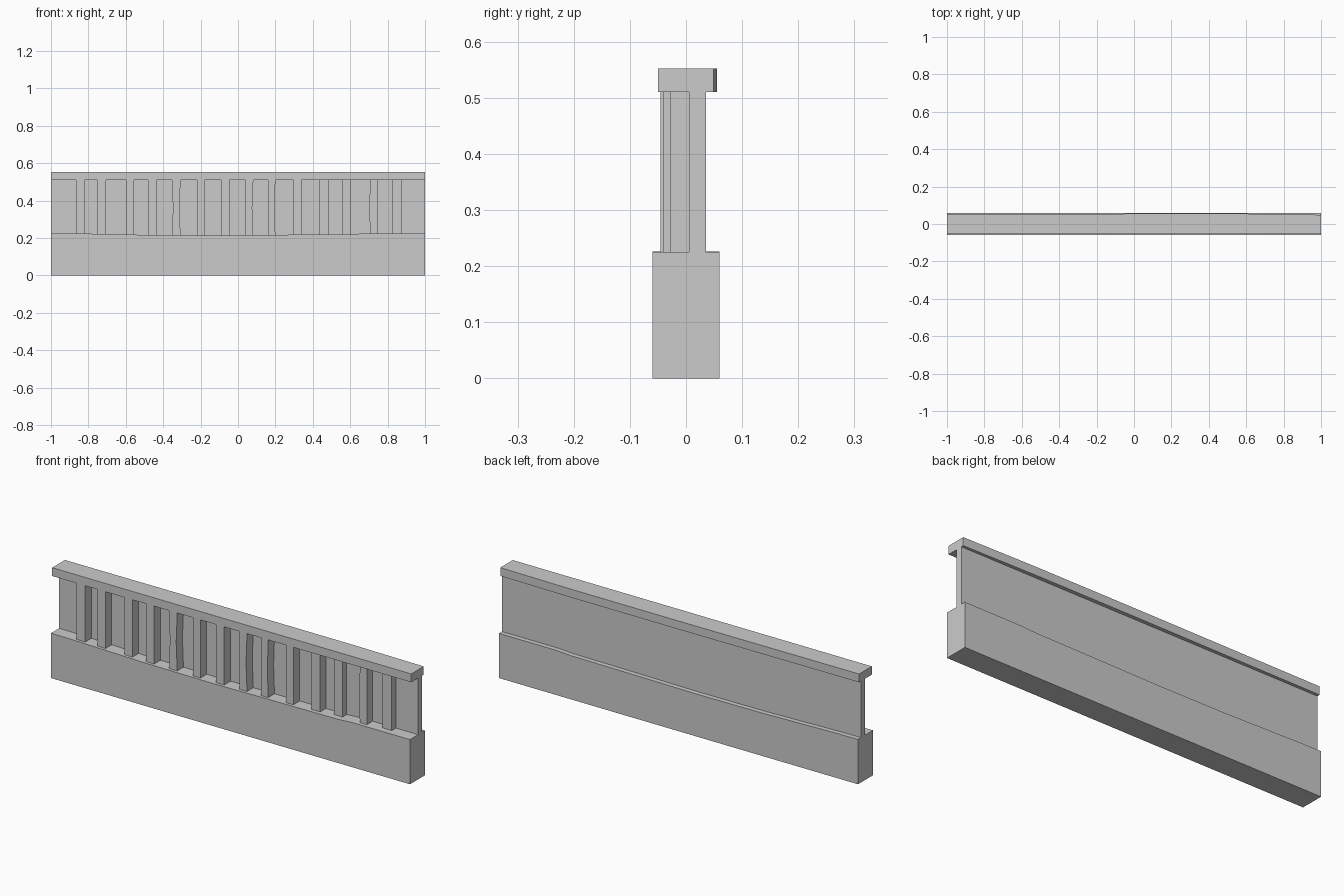
import bpy, bmesh
from mathutils import Vector

if "Cube" in bpy.data.objects:
    bpy.data.objects.remove(bpy.data.objects["Cube"])


def extrude_outline(name, points, direction):
    """Solid made by sweeping a flat outline along a vector."""
    bm = bmesh.new()
    face = bm.faces.new([bm.verts.new(p) for p in points])
    ext = bmesh.ops.extrude_face_region(bm, geom=[face])
    moved = [v for v in ext["geom"] if isinstance(v, bmesh.types.BMVert)]
    bmesh.ops.translate(bm, verts=moved, vec=Vector(direction))
    bmesh.ops.recalc_face_normals(bm, faces=bm.faces)
    mesh = bpy.data.meshes.new(name)
    bm.to_mesh(mesh)
    bm.free()
    obj = bpy.data.objects.new(name, mesh)
    bpy.context.collection.objects.link(obj)
    return obj


# Base wall with a slightly worn, sagging top edge
worn_top = [(1, .225), (.68, .225), (.6, .22), (.2, .217),
            (-.1, .214), (-.47, .216), (-.88, .225), (-1, .226)]
extrude_outline("base_wall",
                [(x, -.06, z) for x, z in [(-1, 0), (1, 0)] + worn_top],
                (0, .12, 0))

# Thin panel standing on the base
extrude_outline("back_panel",
                [(-1, .005, .2), (1, .005, .2), (1, .036, .2), (-1, .036, .2)],
                (0, 0, .312))

# Top rail with a gently bowed back edge
extrude_outline("top_rail",
                [(-1, -.05, .51), (1, -.05, .51), (1, .049, .51), (.6, .055, .51),
                 (0, .055, .51), (-1, .051, .51)],
                (0, 0, .042))

# Upright slats: left edge, right edge, front depth, left bend, right bend
slats = [(-.867, -.82, -.045, 0, 0), (-.75, -.707, -.045, 0, 0),
         (-.6, -.557, -.045, 0, 0), (-.482, -.436, -.045, 0, 0),
         (-.352, -.307, -.045, .004, -.006), (-.22, -.178, -.045, 0, 0),
         (-.092, -.046, -.045, 0, 0), (.04, .082, -.045, 0, -.006),
         (.16, .2, -.045, 0, -.005), (.298, .34, -.045, 0, 0),
         (.437, .486, -.04, 0, 0), (.555, .602, -.028, 0, 0),
         (.708, .746, -.04, -.007, 0), (.826, .876, -.028, 0, 0)]
for i, (left, right, front, bend_l, bend_r) in enumerate(slats, 1):
    outline = [(left, .205), (right, .205), (right + bend_r, .36), (right, .512),
               (left, .512), (left + bend_l, .36)]
    if not bend_l and not bend_r:
        outline = [outline[k] for k in (0, 1, 3, 4)]
    extrude_outline(f"slat_{i:02d}", [(x, front, z) for x, z in outline],
                    (0, .008 - front, 0))
